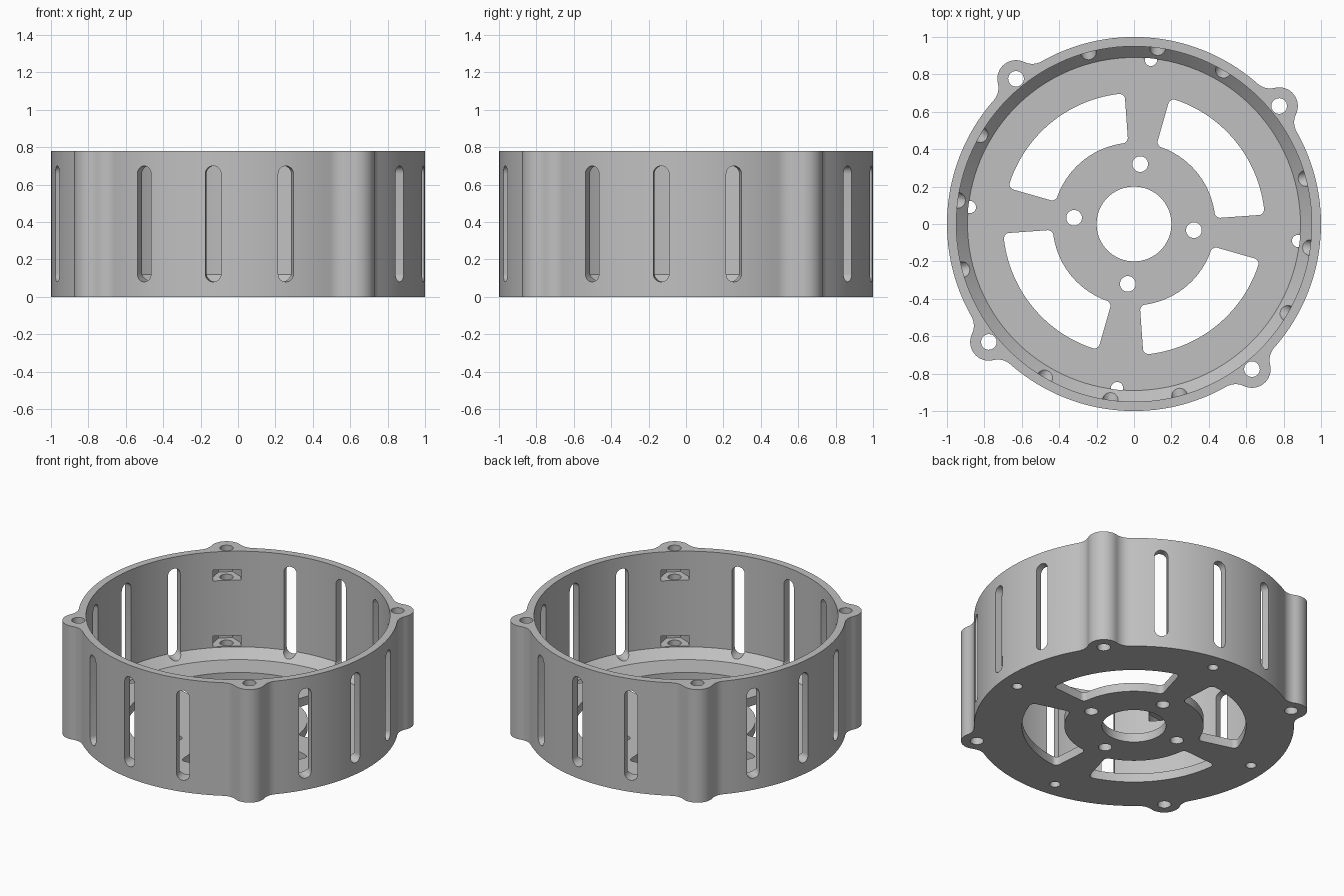
import bpy, bmesh, math
from mathutils import Matrix

if "Cube" in bpy.data.objects:
    bpy.data.objects.remove(bpy.data.objects["Cube"])

HEIGHT, FLOOR = 0.78, 0.06
R_OUT, R_IN, R_FLOOR = 1.0, 0.95, 0.89
TWIST = -5.9                       # rotation of the whole pattern, degrees
QUARTERS = [90 * k for k in range(4)]


def rad(a):
    return math.radians(a)


def arc(cx, cy, r, a0, a1, n):
    """Points on an arc, angles in radians, both ends included."""
    return [(cx + r * math.cos(a0 + (a1 - a0) * i / n),
             cy + r * math.sin(a0 + (a1 - a0) * i / n)) for i in range(n + 1)]


def circle(r, n, cx=0.0, cy=0.0):
    return arc(cx, cy, r, 0, 2 * math.pi, n)[:-1]


def turn(pts, a):
    c, s = math.cos(a), math.sin(a)
    return [(x * c - y * s, x * s + y * c) for x, y in pts]


def loft(bm, bottom, top, z0, z1, m=Matrix()):
    """Closed solid between two matching outlines."""
    lo = [bm.verts.new(m @ Matrix.Translation((x, y, z0)).translation) for x, y in bottom]
    hi = [bm.verts.new(m @ Matrix.Translation((x, y, z1)).translation) for x, y in top]
    bm.faces.new(lo[::-1])
    bm.faces.new(hi)
    n = len(lo)
    for i in range(n):
        j = (i + 1) % n
        bm.faces.new((lo[i], lo[j], hi[j], hi[i]))


def prism(bm, pts, z0, z1, m=Matrix()):
    loft(bm, pts, pts, z0, z1, m)


def make(name, bm):
    bmesh.ops.recalc_face_normals(bm, faces=bm.faces[:])
    me = bpy.data.meshes.new(name)
    bm.to_mesh(me)
    bm.free()
    ob = bpy.data.objects.new(name, me)
    bpy.context.collection.objects.link(ob)
    return ob


# Outer outline: ring with four filleted screw lugs
def lug_outline(lug=0.1, f=0.1):
    a = math.acos((1.99 + 1.8 * f) / (2 * (1 + f)))
    cx, cy = (1 + f) * math.cos(a), -(1 + f) * math.sin(a)
    end = math.atan2(-cy, 1 - cx)
    start = math.pi - a
    side = arc(cx, cy, f, start, end, 8)
    tip = math.atan2(cy, cx - 1)
    nose = arc(1, 0, lug, tip, -tip, 16)[1:-1]
    return side + nose + [(x, -y) for x, y in reversed(side)], a


lug, lug_a = lug_outline()
outline = []
for q in QUARTERS:
    phi = rad(45 + TWIST + q)
    outline += turn(lug, phi)
    outline += arc(0, 0, R_OUT, phi + lug_a, phi + math.pi / 2 - lug_a, 28)[1:-1]
bm = bmesh.new()
prism(bm, outline, 0, HEIGHT)
housing = make("housing", bm)

cutters = []

# Cavity with a chamfer where the wall meets the floor
bm = bmesh.new()
wall, foot = circle(R_IN, 128), circle(R_FLOOR, 128)
rings = [[bm.verts.new((x, y, z)) for x, y in pts]
         for pts, z in ((foot, FLOOR), (wall, 0.12), (wall, 1.0))]
bm.faces.new(rings[0][::-1])
bm.faces.new(rings[2])
for a, b in zip(rings, rings[1:]):
    for i in range(128):
        j = (i + 1) % 128
        bm.faces.new((a[i], a[j], b[j], b[i]))
cutters.append(make("cavity_cutter", bm))


# Rounded floor windows between the spokes, and the centre bore
def window_outline(r=0.435, R=0.70, h=rad(35), f=0.03):
    b = h - math.asin(f / (R - f))
    g = h - math.asin(f / (r + f))
    half = arc(0, 0, R, 0, b, 14)
    half += arc((R - f) * math.cos(b), (R - f) * math.sin(b), f, b, h + math.pi / 2, 6)[1:]
    half += arc((r + f) * math.cos(g), (r + f) * math.sin(g), f, h + math.pi / 2, g + math.pi, 6)
    half += arc(0, 0, r, g, 0, 14)[1:]
    return half + [(x, -y) for x, y in half[-2:0:-1]]


bm = bmesh.new()
prism(bm, circle(0.2, 64), -0.1, 0.2)
for q in QUARTERS:
    prism(bm, turn(window_outline(), rad(45 + TWIST + q)), -0.1, 0.2)
    # motor mount holes and small rim holes, in line with the spokes
    prism(bm, turn(circle(0.042, 24, 0.322), rad(TWIST + q)), -0.1, 0.2)
    prism(bm, turn(circle(0.033, 20, 0.882), rad(TWIST + q)), -0.1, FLOOR + 0.0005)
cutters.append(make("floor_cutter", bm))

# Screw holes down through the lugs
bm = bmesh.new()
for q in QUARTERS:
    prism(bm, turn(circle(0.042, 24, 1.0), rad(45 + TWIST + q)), -0.1, 1.0)
cutters.append(make("screw_hole_cutter", bm))

# Nut pockets opening to the inside, two per lug
pocket = [(0.9, -0.0875), (1.0, -0.0875), (1.076, -0.044),
          (1.076, 0.044), (1.0, 0.0875), (0.9, 0.0875)]
bm = bmesh.new()
for q in QUARTERS:
    for z in (0.125, 0.58):
        prism(bm, turn(pocket, rad(45 + TWIST + q)), z, z + 0.075)
cutters.append(make("nut_pocket_cutter", bm))

# Tall rounded ventilation slots, three per quarter
w = 0.0425
slot = arc(0, 0.70 - w, w, 0, math.pi, 12) + arc(0, 0.08 + w, w, math.pi, 2 * math.pi, 12)
bm = bmesh.new()
for q in QUARTERS:
    for a in (-30.15, -7.65, 14.85):
        m = Matrix.Rotation(rad(a + q), 4, 'Z') @ Matrix.Rotation(rad(90), 4, 'X')
        prism(bm, slot, 0.86, 1.15, m)
cutters.append(make("slot_cutter", bm))

# Carve the housing
for c in cutters:
    mod = housing.modifiers.new(c.name, 'BOOLEAN')
    mod.operation, mod.solver, mod.object = 'DIFFERENCE', 'EXACT', c
dg = bpy.context.evaluated_depsgraph_get()
carved = bpy.data.meshes.new_from_object(housing.evaluated_get(dg))
housing.modifiers.clear()
housing.data = carved
for c in cutters:
    bpy.data.objects.remove(c)

# Colour and shading
grey = bpy.data.materials.new("light_grey")
grey.diffuse_color = (0.53, 0.53, 0.53, 1)
grey.use_nodes = True
grey.node_tree.nodes["Principled BSDF"].inputs["Base Color"].default_value = grey.diffuse_color
housing.data.materials.clear()
housing.data.materials.append(grey)
bpy.context.view_layer.objects.active = housing
housing.select_set(True)
bpy.ops.object.shade_smooth_by_angle(angle=rad(30))
